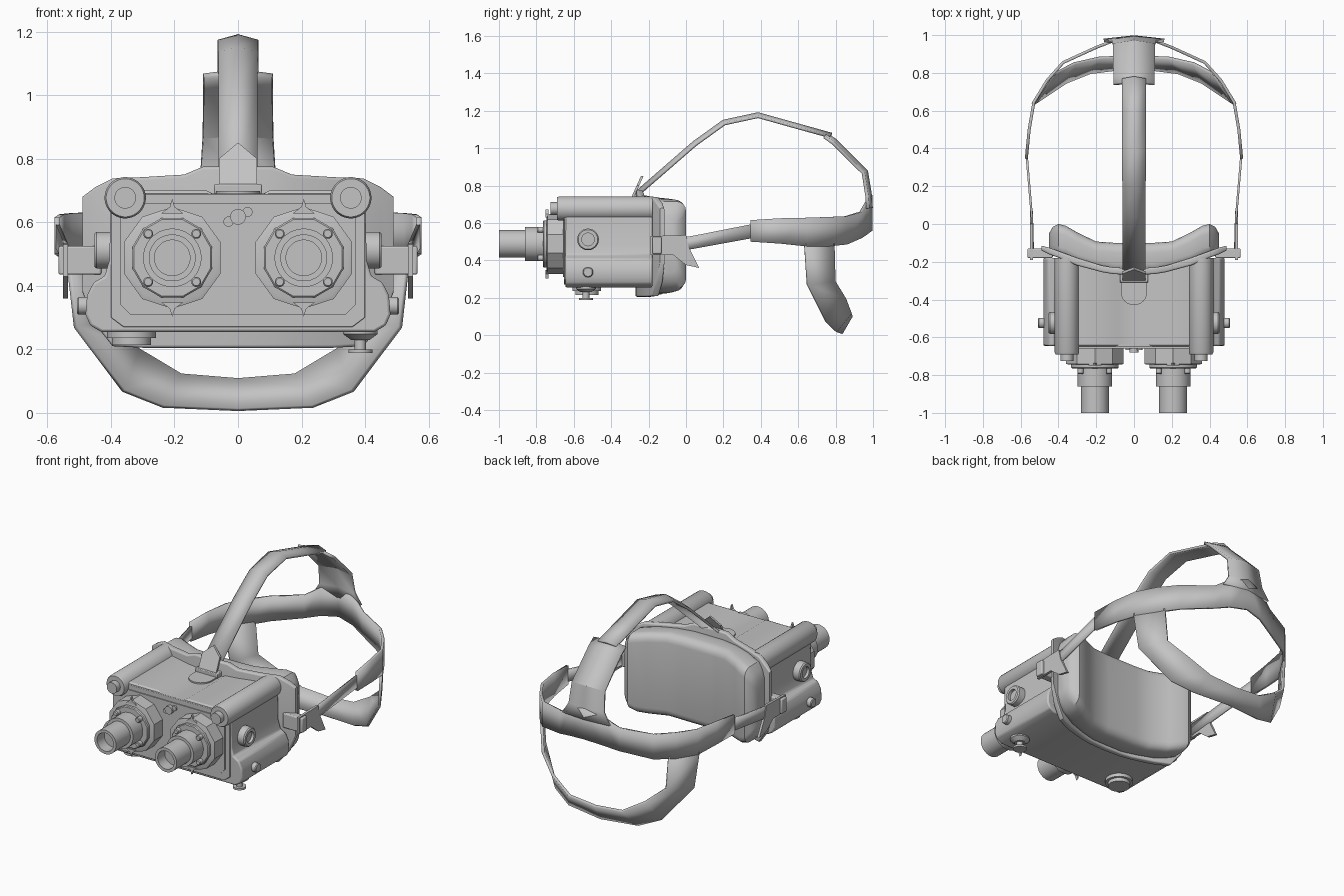
import bpy, bmesh
from math import sin, cos, pi, radians
from mathutils import Vector

if "Cube" in bpy.data.objects:
    bpy.data.objects.remove(bpy.data.objects["Cube"])

grey = bpy.data.materials.new("plain grey")
grey.use_nodes = True
grey.diffuse_color = (.55, .55, .55, 1)
grey.node_tree.nodes["Principled BSDF"].inputs["Base Color"].default_value = grey.diffuse_color


def finish(name, bm, mirror=False, bevel=0, thickness=0):
    """Turn a bmesh into a shaded object, with optional modifiers."""
    bmesh.ops.recalc_face_normals(bm, faces=bm.faces)
    mesh = bpy.data.meshes.new(name)
    bm.to_mesh(mesh)
    bm.free()
    mesh.materials.append(grey)
    obj = bpy.data.objects.new(name, mesh)
    bpy.context.collection.objects.link(obj)
    bpy.ops.object.select_all(action='DESELECT')
    obj.select_set(True)
    bpy.context.view_layer.objects.active = obj
    bpy.ops.object.shade_smooth_by_angle(angle=radians(32))
    if mirror:
        obj.modifiers.new("mirror", 'MIRROR')
    if thickness:
        solid = obj.modifiers.new("thickness", 'SOLIDIFY')
        solid.thickness = thickness
        solid.offset = 0
    if bevel:
        round_off = obj.modifiers.new("bevel", 'BEVEL')
        round_off.width = bevel
        round_off.segments = 2
        round_off.limit_method = 'ANGLE'
    return obj


def loft(name, rings, closed=True, caps=True, **options):
    """Skin a row of point rings."""
    bm = bmesh.new()
    rows = [[bm.verts.new(p) for p in ring] for ring in rings]
    count = len(rows[0])
    for a, b in zip(rows, rows[1:]):
        for i in range(count if closed else count - 1):
            j = (i + 1) % count
            bm.faces.new((a[i], a[j], b[j], b[i]))
    if caps:
        bm.faces.new(rows[0])
        bm.faces.new(rows[-1])
    return finish(name, bm, **options)


def turned(name, base, direction, profile, sides=32, **options):
    """Lathe (radius, distance) pairs around a direction from a base point."""
    turn = Vector((0, 0, 1)).rotation_difference(Vector(direction))
    rings = [[Vector(base) + turn @ Vector((r * cos(2 * pi * (i + .5) / sides),
                                            r * sin(2 * pi * (i + .5) / sides), h))
              for i in range(sides)] for r, h in profile]
    return loft(name, rings, **options)


def prism(name, outline, axis, lo, hi, **options):
    """Extrude an outline along x (y, z pairs), y (x, z pairs) or z (x, y pairs)."""
    def place(u, v, d):
        return {'x': (d, u, v), 'y': (u, d, v), 'z': (u, v, d)}[axis]
    return loft(name, [[place(u, v, d) for u, v in outline] for d in (lo, hi)], **options)


def symmetric(half):
    return half + [(-x, z) for x, z in reversed(half)]


def padded(name, sections, steps=5):
    """Loft rounded (x, front, back, low, high, radius) sections across the width."""
    full = [(-s[0],) + s[1:] for s in reversed(sections)] + sections[1:]
    rings = []
    for x, front, back, low, high, r in full:
        ring = []
        corners = ((back - r, high - r), (front + r, high - r),
                   (front + r, low + r), (back - r, low + r))
        for k, (y, z) in enumerate(corners):
            for i in range(steps):
                a = pi / 2 * (k + i / (steps - 1))
                ring.append((x, y + r * cos(a), z + r * sin(a)))
        rings.append(ring)
    return loft(name, rings)


FORWARD, DOWN, OUT = (0, -1, 0), (0, 0, -1), (1, 0, 0)

# Housing with bulging lower cheeks and a shallow channel in the lid
prism("housing", symmetric([
    (.08, .69), (.1, .7), (.31, .7), (.4, .68), (.405, .48), (.42, .43), (.455, .41),
    (.475, .37), (.48, .31), (.465, .275), (.43, .255)]), 'y', -.645, -.18, bevel=.008)

# Layered front panel
prism("front_panel", symmetric([(.37, .69), (.4, .66), (.4, .3), (.36, .27)]),
      'y', -.652, -.63, bevel=.003)
prism("front_inlay", symmetric([(.35, .66), (.37, .64), (.37, .34), (.34, .31)]),
      'y', -.658, -.64)

# Rounded shoulder tubes with end caps
turned("shoulder_tube", (.355, -.18, .677), FORWARD,
       [(.065, 0), (.065, .5), (.06, .51), (.034, .51), (.034, .545)], mirror=True)

# Eyepiece assemblies
LENS_X, LENS_Z = .207, .488
turned("lens_mount", (LENS_X, -.64, LENS_Z), FORWARD,
       [(.16, 0), (.16, .1), (.145, .105)], sides=10, mirror=True)
turned("lens_plate", (LENS_X, -.74, LENS_Z), FORWARD,
       [(.13, 0), (.13, .02), (.125, .025)], sides=12, mirror=True)
turned("lens_barrel", (LENS_X, -.76, LENS_Z), FORWARD,
       [(.092, 0), (.092, .1), (.074, .1), (.074, .24), (.056, .24), (.056, .17)],
       mirror=True)
for side in (1, -1):
    tip = [(LENS_X + u, LENS_Z + side * v)
           for u, v in ((-.035, .14), (-.008, .16), (0, .185), (.008, .16), (.035, .14))]
    prism("lens_spike", tip, 'y', -.75, -.735, mirror=True)
for k in range(4):
    a = pi / 4 + k * pi / 2
    turned("lens_bolt", (LENS_X + .107 * cos(a), -.75, LENS_Z + .107 * sin(a)), FORWARD,
           [(.016, 0), (.016, .04), (.012, .045)], sides=12, mirror=True)

# Small tilted latch between the eyepieces
turned("latch_hub", (0, -.65, .617), FORWARD, [(.025, 0), (.025, .03)], sides=16)
for side in (1, -1):
    turned("latch_ear", (side * .03, -.65, .617 + side * .015), FORWARD,
           [(.016, 0), (.016, .018)], sides=12)

# Side dials
turned("large_dial", (.39, -.524, .512), OUT,
       [(.058, 0), (.058, .055), (.052, .062), (.034, .062), (.034, .045)], mirror=True)
turned("small_dial", (.46, -.524, .337), OUT,
       [(.028, 0), (.028, .042), (.023, .047)], sides=20, mirror=True)

# Underside fittings
turned("battery_cap", (-.335, -.53, .26), DOWN,
       [(.077, 0), (.077, .025), (.062, .025), (.062, .046)])
turned("thumb_screw", (.385, -.535, .26), DOWN,
       [(.055, 0), (.055, .012), (.03, .03), (.018, .03), (.018, .06),
        (.038, .06), (.038, .072)], sides=20)

# Curved face flange and cushion
padded("face_flange", [
    (0, -.27, -.235, .205, .775, .01), (.11, -.265, -.23, .205, .775, .01),
    (.17, -.255, -.22, .205, .75, .01), (.3, -.22, -.18, .205, .742, .01),
    (.395, -.18, -.145, .21, .738, .01), (.45, -.16, -.125, .28, .71, .01),
    (.49, -.14, -.115, .38, .68, .01)])
padded("face_cushion", [
    (0, -.26, -.1, .215, .735, .05), (.1, -.26, -.1, .215, .735, .05),
    (.2, -.24, -.093, .22, .735, .05), (.3, -.21, -.045, .225, .73, .05),
    (.36, -.18, -.01, .235, .725, .05), (.4, -.17, 0, .25, .715, .05),
    (.43, -.16, -.015, .285, .68, .05), (.45, -.15, -.05, .33, .63, .04)])

# Side straps running from the clips to the wide rear band
def band(name, rows, **options):
    pairs = [((x, y, low), (x, y, high)) for x, y, low, high in rows]
    return loft(name, pairs, closed=False, caps=False, **options)

band("side_strap", [(.535, -.16, .44, .51), (.54, .03, .46, .53), (.568, .36, .52, .595)],
     mirror=True, thickness=.012)
band("rear_band", [(.57, .345, .5, .615), (.555, .5, .49, .625), (.53, .645, .475, .628),
                   (.46, .76, .475, .632), (.375, .855, .485, .636), (.2, .935, .52, .66),
                   (.11, .97, .545, .72), (0, .99, .56, .75)],
     mirror=True, thickness=.016)

# Loop under the back of the head
low_edge = [(.535, .635, .49), (.51, .65, .27), (.36, .75, .07), (.235, .8, .02), (0, .83, .01)]
high_edge = [(.435, .79, .49), (.42, .795, .29), (.315, .85, .2), (.18, .88, .12), (0, .885, .105)]
loft("neck_loop", list(zip(low_edge, high_edge)), closed=False, caps=False,
     mirror=True, thickness=.016)

# Crowned straps over the head
def crown(name, rows, thickness):
    centre = Vector((0, .4, .6))
    rings = []
    for y, z, width in rows:
        p = Vector((0, y, z))
        edge = p.lerp(centre, .03)
        rings.append([(-width, edge.y, edge.z), p, (width, edge.y, edge.z)])
    loft(name, rings, closed=False, caps=False, thickness=thickness)

crown("top_strap", [(-.265, .765, .06), (.04, 1.03, .06), (.2, 1.145, .06),
                    (.385, 1.185, .062), (.6, 1.125, .062), (.78, 1.075, .062)], .014)
crown("rear_riser", [(.75, 1.075, .108), (.8, 1.04, .108), (.965, .875, .11),
                     (.985, .75, .118), (.99, .68, .16)], .018)

# Hooked side clips with their pivot bars
prism("side_clip", [(-.19, .43), (-.19, .53), (0, .535), (.015, .47), (.07, .36),
                    (0, .375), (-.07, .43)], 'x', .535, .55, mirror=True)
prism("clip_bar", [(-.18, .435), (-.18, .525), (-.13, .525), (-.13, .435)],
      'x', .43, .565, mirror=True, bevel=.006)

# Pointed top clip, its foot and rounded tongue
outline = symmetric([(.06, 0), (.06, .08), (.001, .13)])
loft("top_clip", [[(x, -.3 + h * .45 + d, .72 + h) for x, h in outline] for d in (0, .014)])
prism("clip_foot", symmetric([(.075, .69), (.075, .72)]), 'y', -.31, -.24, bevel=.004)
arc = [(.07 * cos(pi * i / 12), -.36 - .07 * sin(pi * i / 12)) for i in range(13)]
prism("clip_tongue", [(.07, -.26)] + arc + [(-.07, -.26)], 'z', .685, .698)
